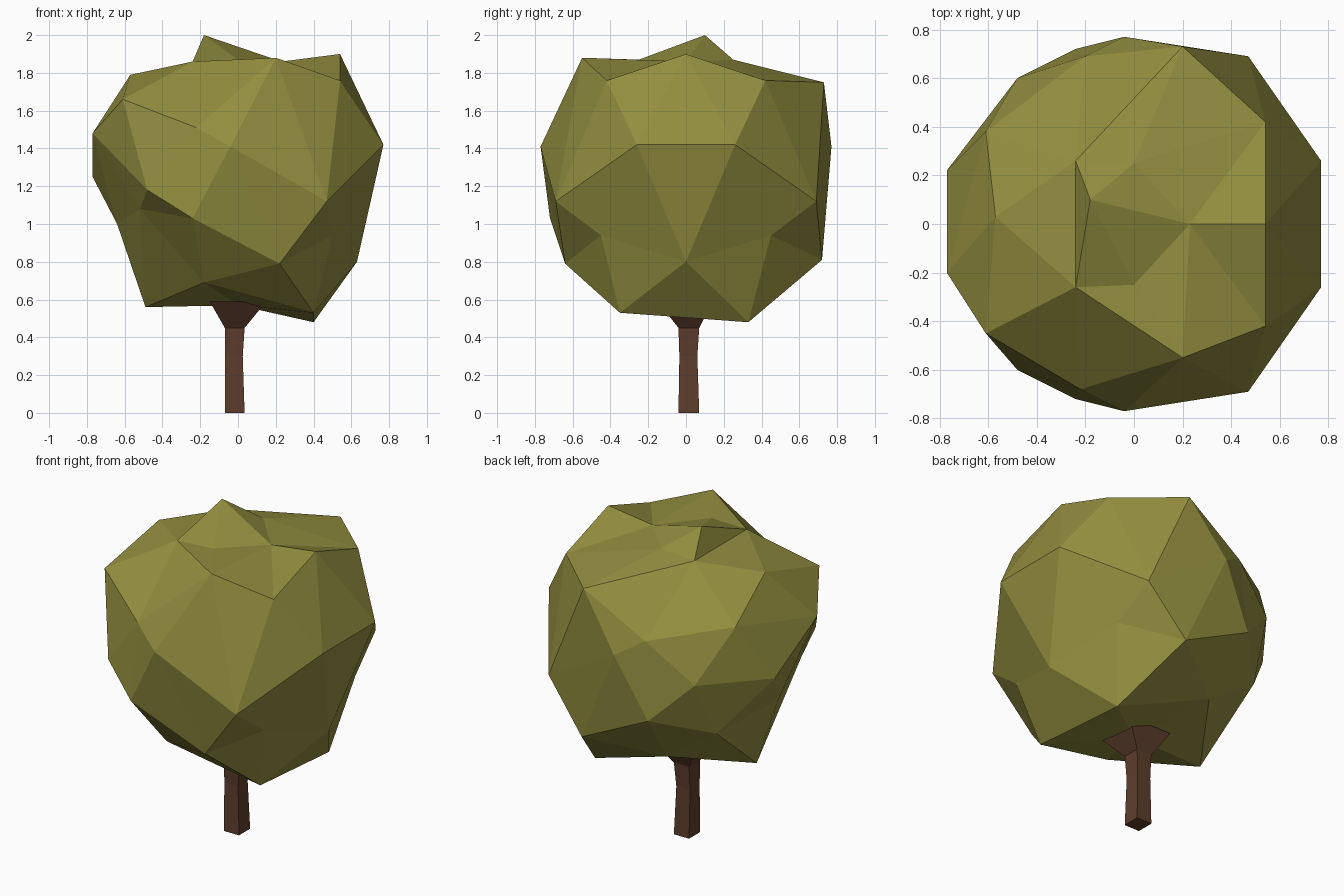
import bpy, bmesh
from mathutils import Vector

if "Cube" in bpy.data.objects:
    bpy.data.objects.remove(bpy.data.objects["Cube"])


def material(name, colour):
    m = bpy.data.materials.new(name)
    m.diffuse_color = (*colour, 1)
    m.use_nodes = True
    m.node_tree.nodes["Principled BSDF"].inputs["Base Color"].default_value = m.diffuse_color
    return m


def finish(bm, name, mat):
    bmesh.ops.recalc_face_normals(bm, faces=bm.faces[:])
    mesh = bpy.data.meshes.new(name)
    bm.to_mesh(mesh)
    bm.free()
    mesh.materials.append(mat)
    obj = bpy.data.objects.new(name, mesh)
    bpy.context.collection.objects.link(obj)
    return obj


# Crown: faceted ball; facet corners are wrapped over a sphere, then pushed in or out
mirrored = [
    (0.77, 0.26, 1.42), (0.54, 0.42, 1.76), (0.47, 0.69, 1.12),
    (-0.04, 0.77, 1.41), (-0.24, 0.72, 1.03), (0.00, 0.25, 1.87),
    (-0.18, 0.45, 0.69), (-0.24, 0.26, 1.86), (0.50, 0.45, 0.94),
]
single = [
    (0.54, 0, 1.90), (0.63, 0, 0.80), (0.23, 0, 1.86),
    (-0.57, 0.03, 1.79), (-0.64, 0, 1.00), (-0.49, 0, 0.56), (0, 0, 0.57),
    (-0.77, -0.20, 1.48), (-0.77, 0.22, 1.25),
    (-0.61, -0.45, 1.66), (-0.61, 0.38, 1.59),
    (-0.48, -0.60, 1.18), (-0.48, 0.60, 1.27),
    (-0.52, -0.40, 1.08), (-0.52, 0.44, 0.92),
    (0.20, -0.55, 1.88), (0.20, 0.73, 1.75),
    (-0.22, -0.68, 1.51), (-0.20, 0.69, 1.51),
    (0.22, -0.64, 0.79), (0.22, 0.72, 0.81),
    (0.40, -0.35, 0.53), (0.40, 0.33, 0.48),
]
points = single + [(x, s * y, z) for x, y, z in mirrored for s in (1, -1)]
centre = Vector((0, 0, 1.2))
bm = bmesh.new()
target = {}


def corner(p, wrap_at=None):
    v = bm.verts.new((Vector(wrap_at or p) - centre).normalized())
    target[v] = Vector(p)


for p in points:
    corner(p)
# Peak: joined as if further right, so that it leans over the ridge on its left
corner((-0.18, 0.10, 2.00), (0.0, 0.04, 2.0))
bmesh.ops.convex_hull(bm, input=bm.verts[:])
for v in bm.verts:
    v.co = target[v]
finish(bm, "tree_crown", material("leaf_green", (0.29, 0.27, 0.05)))

# Trunk: four-sided post that flares out under the crown
rings = [  # z, x min, x max, y min, y max
    (0.00, -0.07, 0.035, -0.04, 0.07),
    (0.30, -0.07, 0.025, -0.035, 0.06),
    (0.45, -0.07, 0.035, -0.04, 0.07),
    (0.59, -0.15, 0.15, -0.15, 0.14),
]
bm = bmesh.new()
loops = [[bm.verts.new(c) for c in ((a, c, z), (b, c, z), (b, d, z), (a, d, z))]
         for z, a, b, c, d in rings]
for low, high in zip(loops, loops[1:]):
    for i in range(4):
        j = (i + 1) % 4
        bm.faces.new((low[i], low[j], high[j], high[i]))
bm.faces.new(loops[0][::-1])
bm.faces.new(loops[-1])
finish(bm, "tree_trunk", material("bark_brown", (0.11, 0.047, 0.025)))
